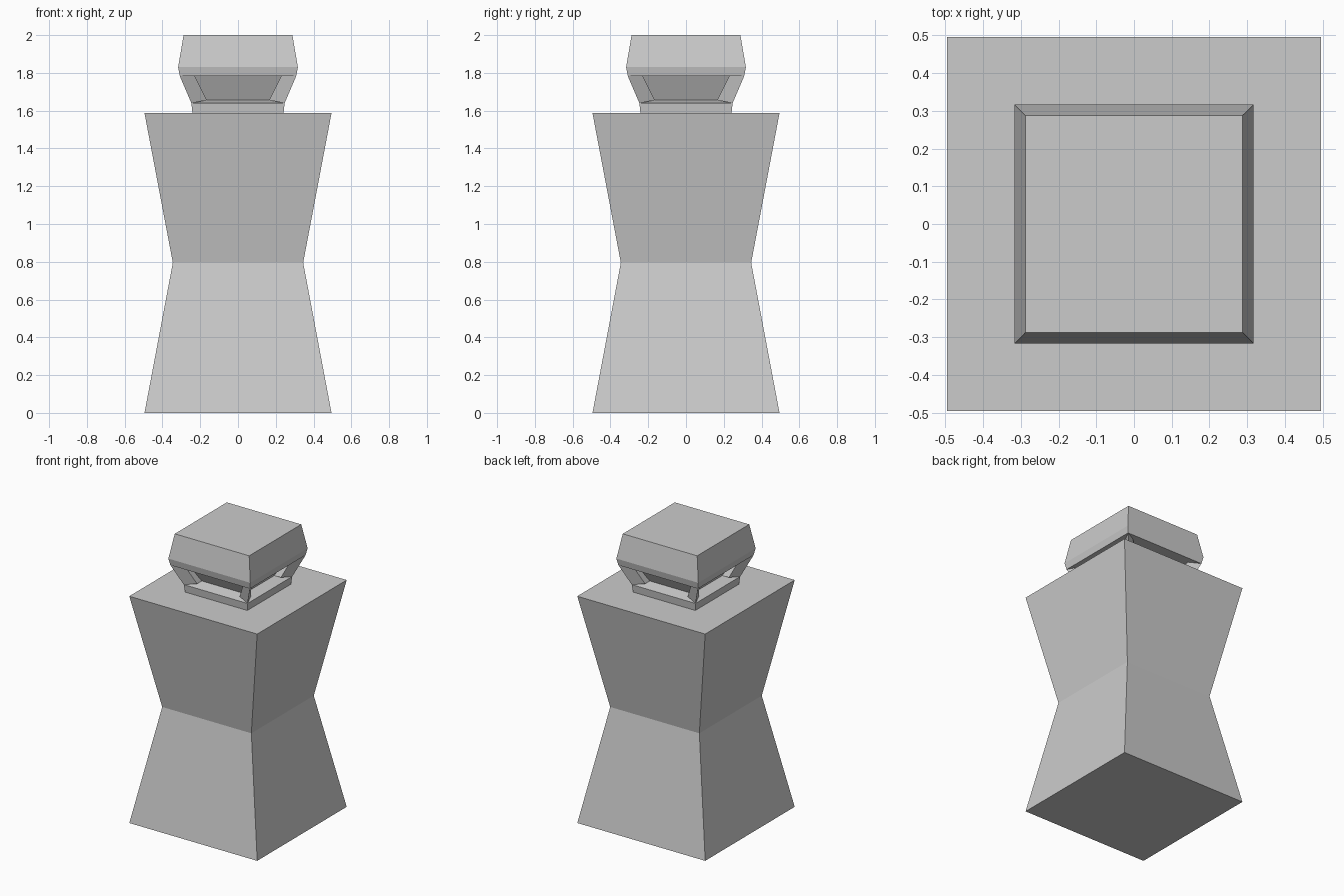
import bpy, bmesh

if "Cube" in bpy.data.objects:
    bpy.data.objects.remove(bpy.data.objects["Cube"])


def square_loft(name, profile, windows=None):
    """Stack square rings of (half width, z), capped at both ends."""
    bm = bmesh.new()
    rings = [[bm.verts.new((sx * h, sy * h, z))
              for sx, sy in ((-1, -1), (1, -1), (1, 1), (-1, 1))]
             for h, z in profile]
    for level, (a, b) in enumerate(zip(rings, rings[1:])):
        for i in range(4):
            j = (i + 1) % 4
            face = [a[i], a[j], b[j], b[i]]
            if level != windows:
                bm.faces.new(face)
                continue
            # recessed window: sloping rim and a sunken panel
            out = (a[i].co + a[j].co) / 2
            out.z = 0
            out.normalize()
            side = (a[j].co - a[i].co).normalized()
            spots = [(-0.217, 0.165, 1.656), (0.217, 0.165, 1.656),
                     (0.265, 0.23, 1.785), (-0.265, 0.23, 1.785)]
            inner = []
            for s, d, z in spots:
                p = side * s + out * d
                p.z = z
                inner.append(bm.verts.new(p))
            bm.faces.new(inner)
            for k in range(4):
                m = (k + 1) % 4
                bm.faces.new([face[k], face[m], inner[m], inner[k]])
    bm.faces.new(rings[0][::-1])
    bm.faces.new(rings[-1])
    bmesh.ops.recalc_face_normals(bm, faces=bm.faces)
    mesh = bpy.data.meshes.new(name)
    bm.to_mesh(mesh)
    bm.free()
    obj = bpy.data.objects.new(name, mesh)
    bpy.context.collection.objects.link(obj)
    return obj


# waisted body
square_loft("body", [(0.495, 0), (0.345, 0.795), (0.495, 1.587)])

# neck, windowed flare and tapered cap
square_loft("head", [(0.241, 1.587), (0.247, 1.64), (0.308, 1.783),
                     (0.317, 1.83), (0.288, 2.0)], windows=2 - 1)
